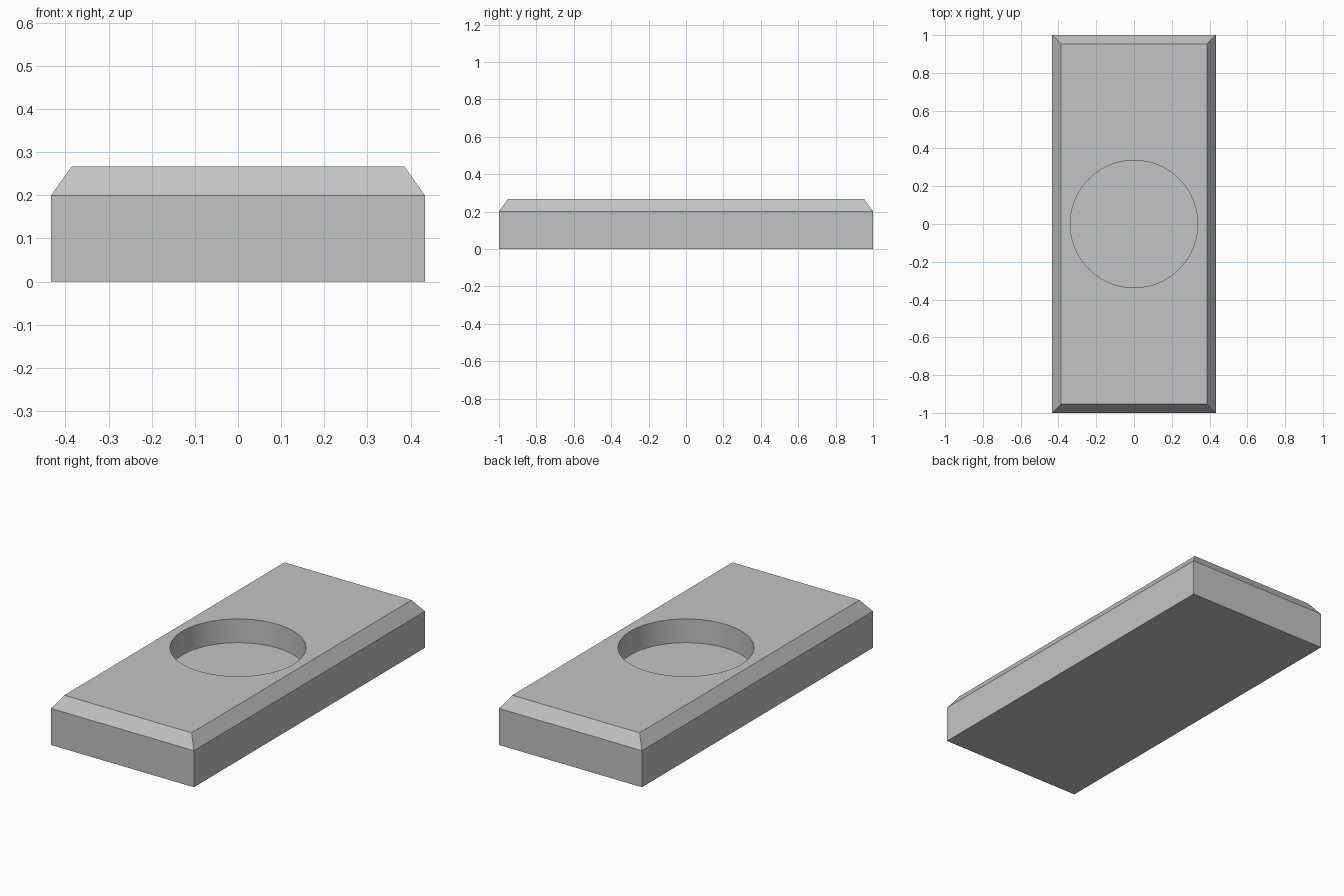
import bpy
import bmesh
import math
from mathutils import Matrix

default = bpy.data.objects.get("Cube")
if default:
    bpy.data.objects.remove(default, do_unlink=True)

WIDTH, LENGTH = 0.866, 2.0
SIDE_HEIGHT, CHAMFER = 0.2, 0.067
TOP = SIDE_HEIGHT + CHAMFER
POCKET_RADIUS, POCKET_DEPTH = 0.337, 0.13

# Single neutral grey
GREY = (0.55, 0.55, 0.55, 1.0)
grey = bpy.data.materials.new("light_grey")
grey.use_nodes = True
grey.diffuse_color = GREY
grey.node_tree.nodes["Principled BSDF"].inputs["Base Color"].default_value = GREY


def make_object(name, bm):
    mesh = bpy.data.meshes.new(name)
    bm.normal_update()
    bm.to_mesh(mesh)
    bm.free()
    mesh.materials.append(grey)
    obj = bpy.data.objects.new(name, mesh)
    bpy.context.collection.objects.link(obj)
    return obj


# Block: straight sides, then a mitred chamfer raised from the top face
bm = bmesh.new()
bmesh.ops.create_cube(bm, size=1, matrix=Matrix.Translation((0, 0, SIDE_HEIGHT / 2))
                      @ Matrix.Diagonal((WIDTH, LENGTH, SIDE_HEIGHT, 1)))
bm.normal_update()
top_face = max(bm.faces, key=lambda f: f.calc_center_median().z)
bmesh.ops.inset_region(bm, faces=[top_face], thickness=CHAMFER, depth=0)
for v in top_face.verts:
    v.co.z = TOP
block = make_object("block", bm)

# Round blind pocket cut into the middle of the top
bm = bmesh.new()
bmesh.ops.create_cone(bm, cap_ends=True, segments=96, radius1=POCKET_RADIUS,
                      radius2=POCKET_RADIUS, depth=2 * POCKET_DEPTH,
                      matrix=Matrix.Translation((0, 0, TOP)))
cutter = make_object("pocket_cutter", bm)
cutter.hide_render = True

pocket = block.modifiers.new("pocket", "BOOLEAN")
pocket.operation = "DIFFERENCE"
pocket.solver = "EXACT"
pocket.object = cutter

bpy.ops.object.select_all(action="DESELECT")
block.select_set(True)
bpy.context.view_layer.objects.active = block
bpy.ops.object.modifier_apply(modifier=pocket.name)
bpy.data.objects.remove(cutter, do_unlink=True)

# Smooth pocket wall, crisp edges elsewhere
bpy.ops.object.shade_smooth_by_angle(angle=math.radians(30))
